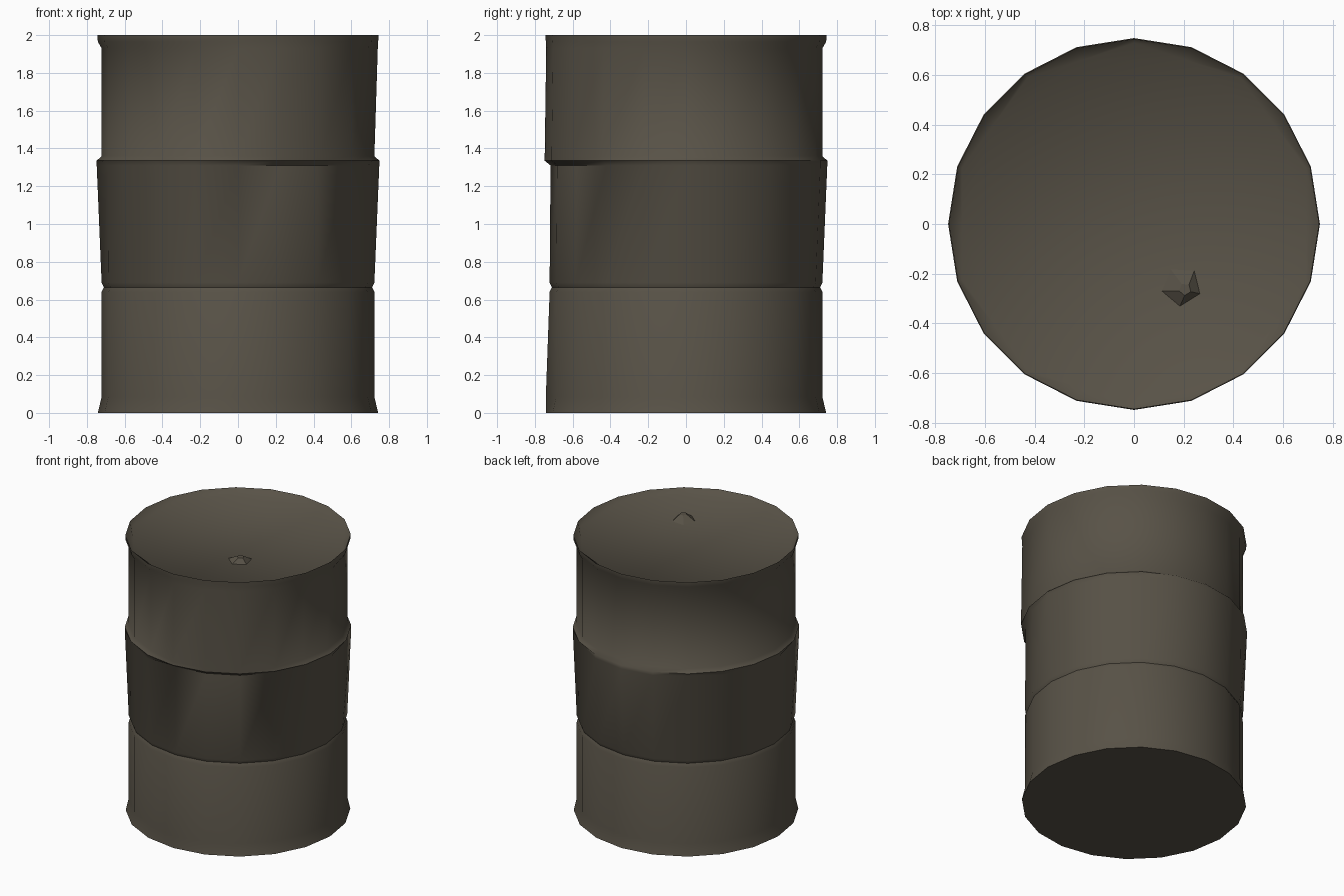
import bpy, bmesh, math

if "Cube" in bpy.data.objects:
    bpy.data.objects.remove(bpy.data.objects["Cube"], do_unlink=True)

SIDES = 20

# Single painted metal colour
steel = bpy.data.materials.new("dark_olive_steel")
steel.use_nodes = True
colour = (0.098, 0.085, 0.063, 1)
steel.diffuse_color = colour
bsdf = steel.node_tree.nodes["Principled BSDF"]
bsdf.inputs["Base Color"].default_value = colour
bsdf.inputs["Roughness"].default_value = 0.7


def finish(bm, name, angle):
    bmesh.ops.recalc_face_normals(bm, faces=bm.faces)
    mesh = bpy.data.meshes.new(name)
    bm.to_mesh(mesh)
    bm.free()
    mesh.materials.append(steel)
    obj = bpy.data.objects.new(name, mesh)
    bpy.context.collection.objects.link(obj)
    bpy.ops.object.select_all(action='DESELECT')
    obj.select_set(True)
    bpy.context.view_layer.objects.active = obj
    bpy.ops.object.shade_smooth_by_angle(angle=math.radians(angle))
    return obj


def dented(i):
    # Front-left sector, where the upper rib sits higher
    return 15 <= i <= 18


# Barrel profile: height, radius rule per side (worn, uneven ribs)
RINGS = [
    (0.0, lambda i: 0.742),
    (0.085, lambda i: 0.742 if i == 15 else 0.722),
    (0.64, lambda i: 0.722),
    (0.665, lambda i: 0.71),
    (0.69, lambda i: 0.722),
    (1.31, lambda i: 0.717 if dented(i) else (0.748 if i % 2 == 0 or i == 5 else 0.725)),
    (1.335, lambda i: 0.748),
    (1.36, lambda i: 0.748 if dented(i) else 0.722),
    (1.93, lambda i: 0.74 if dented(i) or i == 0 else 0.722),
    (1.965, lambda i: 0.742),
    (2.0, lambda i: 0.745),
    # Recessed lid edge, a ten-sided outline
    (1.962, lambda i: 0.728 if i % 2 else 0.728 * math.cos(math.pi / 10)),
]

bm = bmesh.new()
loops = []
for z, radius in RINGS:
    ring = []
    for i in range(SIDES):
        a = math.tau * i / SIDES
        ring.append(bm.verts.new((radius(i) * math.cos(a), radius(i) * math.sin(a), z)))
    loops.append(ring)
for low, high in zip(loops, loops[1:]):
    for i in range(SIDES):
        j = (i + 1) % SIDES
        bm.faces.new((low[i], low[j], high[j], high[i]))
bm.faces.new(loops[0])
bm.faces.new(loops[-1])
finish(bm, "barrel", 50)

# Filler cap on the lid
bm = bmesh.new()
bmesh.ops.create_cone(bm, cap_ends=True, segments=5, radius1=0.082, radius2=0.025, depth=0.036)
for v in bm.verts:
    if v.co.z > 0:
        v.co.x += 0.02
cap = finish(bm, "filler_cap", 25)
cap.location = (0.19, -0.25, 1.979)
cap.rotation_euler.z = math.radians(-40)
